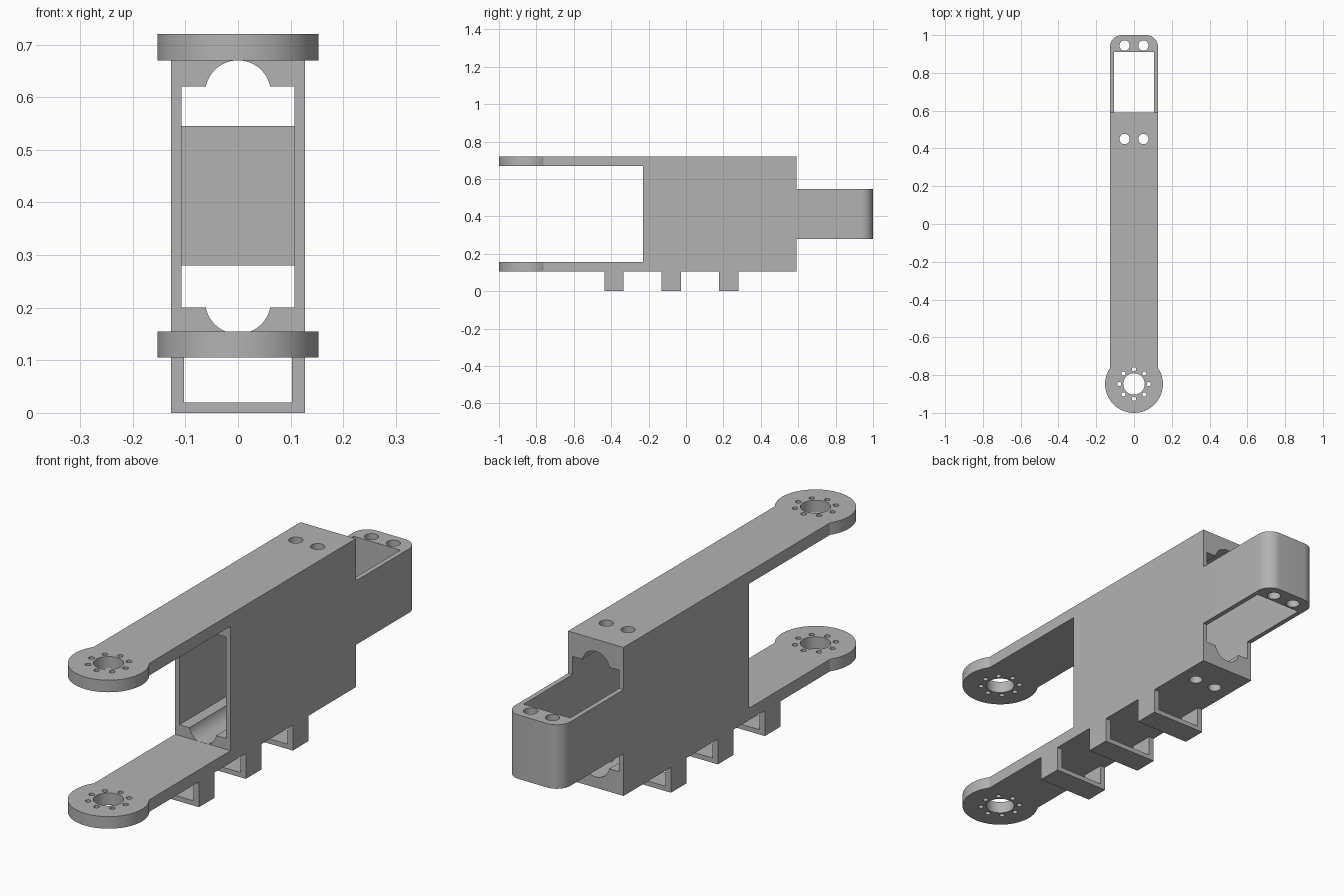
import bpy
import bmesh
from math import sin, cos, pi, asin, radians
from mathutils import Vector

if "Cube" in bpy.data.objects:
    bpy.data.objects.remove(bpy.data.objects["Cube"], do_unlink=True)

grey = bpy.data.materials.new("plain grey")
grey.use_nodes = True
colour = (0.45, 0.45, 0.45, 1)
grey.diffuse_color = colour
grey.node_tree.nodes["Principled BSDF"].inputs["Base Color"].default_value = colour

HALF = 0.127          # half width of the bracket
INNER = 0.107         # half width of the cavity
BOTTOM, TOP = 0.105, 0.72
PLATE = 0.05          # arm thickness
FRONT, REAR = -0.23, 0.59


def prism(name, points, axis, low, high):
    """Extrude a 2D outline along z (points are x, y) or y (points are x, z)."""
    bm = bmesh.new()
    place = (lambda a, b: (a, b, low)) if axis == "z" else (lambda a, b: (a, low, b))
    face = bm.faces.new([bm.verts.new(place(a, b)) for a, b in points])
    new = bmesh.ops.extrude_face_region(bm, geom=[face])["geom"]
    step = Vector((0, 0, high - low) if axis == "z" else (0, high - low, 0))
    bmesh.ops.translate(bm, vec=step, verts=[g for g in new if isinstance(g, bmesh.types.BMVert)])
    bmesh.ops.recalc_face_normals(bm, faces=bm.faces)
    mesh = bpy.data.meshes.new(name)
    bm.to_mesh(mesh)
    bm.free()
    mesh.materials.append(grey)
    obj = bpy.data.objects.new(name, mesh)
    bpy.context.collection.objects.link(obj)
    return obj


def arc(x, y, r, start, end, n):
    return [(x + r * cos(start + (end - start) * i / n),
             y + r * sin(start + (end - start) * i / n)) for i in range(n + 1)]


def rect(x0, x1, y0, y1):
    return [(x0, y0), (x1, y0), (x1, y1), (x0, y1)]


def hole(x, y, r, n=32):
    return prism("hole_cutter", arc(x, y, r, 0, 2 * pi, n)[:-1], "z", -0.1, 1)


def cut(obj, cutters):
    """Subtract each cutter, then discard it."""
    for cutter in cutters:
        mod = obj.modifiers.new("cut", "BOOLEAN")
        mod.operation, mod.solver, mod.object = "DIFFERENCE", "EXACT", cutter
        with bpy.context.temp_override(object=obj, active_object=obj):
            bpy.ops.object.modifier_apply(modifier=mod.name)
        bpy.data.objects.remove(cutter, do_unlink=True)


def finish(obj):
    obj.data.polygons.foreach_set("use_smooth", [True] * len(obj.data.polygons))
    obj.data.set_sharp_from_angle(angle=radians(30))


# Hollow body, with a round groove along the roof and floor of the cavity
body = prism("body", rect(-HALF, HALF, BOTTOM, TOP), "y", FRONT, REAR)
groove = 0.0625
tilt = asin(0.0125 / groove)
roof = arc(0, 0.6075, groove, tilt, pi - tilt, 32)
floor = [(-x, 0.82 - z) for x, z in roof]
cavity = [(INNER, 0.2), (INNER, 0.62)] + roof + [(-INNER, 0.62), (-INNER, 0.2)] + floor
cut(body, [prism("cavity_cutter", cavity, "y", FRONT - 0.1, REAR + 0.1),
           hole(-0.05, 0.45, 0.027), hole(0.05, 0.45, 0.027)])
finish(body)

# Two arms ending in round pivots with a ring of screw holes
PIVOT, RADIUS = -0.847, 0.153
join = asin(HALF / RADIUS)
outline = [(HALF, FRONT), (-HALF, FRONT)] + arc(0, PIVOT, RADIUS, pi / 2 + join, 2.5 * pi - join, 64)
for name, z in (("upper_arm", TOP - PLATE), ("lower_arm", BOTTOM)):
    arm = prism(name, outline, "z", z, z + PLATE)
    ring = [hole(0.078 * cos(i * pi / 4), PIVOT + 0.078 * sin(i * pi / 4), 0.011, 16) for i in range(8)]
    cut(arm, [hole(0, PIVOT, 0.057, 48)] + ring)
    finish(arm)

# Rear tongue: a rounded frame open to the cavity
corner = 0.062
shape = ([(-HALF, REAR), (HALF, REAR)]
         + arc(HALF - corner, 1 - corner, corner, 0, pi / 2, 12)
         + arc(corner - HALF, 1 - corner, corner, pi / 2, pi, 12))
tongue = prism("rear_tongue", shape, "z", 0.28, 0.545)
cut(tongue, [prism("window_cutter", rect(-INNER, INNER, REAR - 0.1, 0.91), "z", 0, 1),
             hole(-0.05, 0.945, 0.027), hole(0.05, 0.945, 0.027)])
finish(tongue)

# Three cable loops under the bracket
slot = 0.103
loop = [(-HALF, BOTTOM), (-HALF, 0), (HALF, 0), (HALF, BOTTOM),
        (slot, BOTTOM), (slot, 0.02), (-slot, 0.02), (-slot, BOTTOM)]
for i, y in enumerate((-0.437, -0.13, 0.177)):
    prism(f"cable_loop_{i + 1}", loop, "y", y, y + 0.103)
